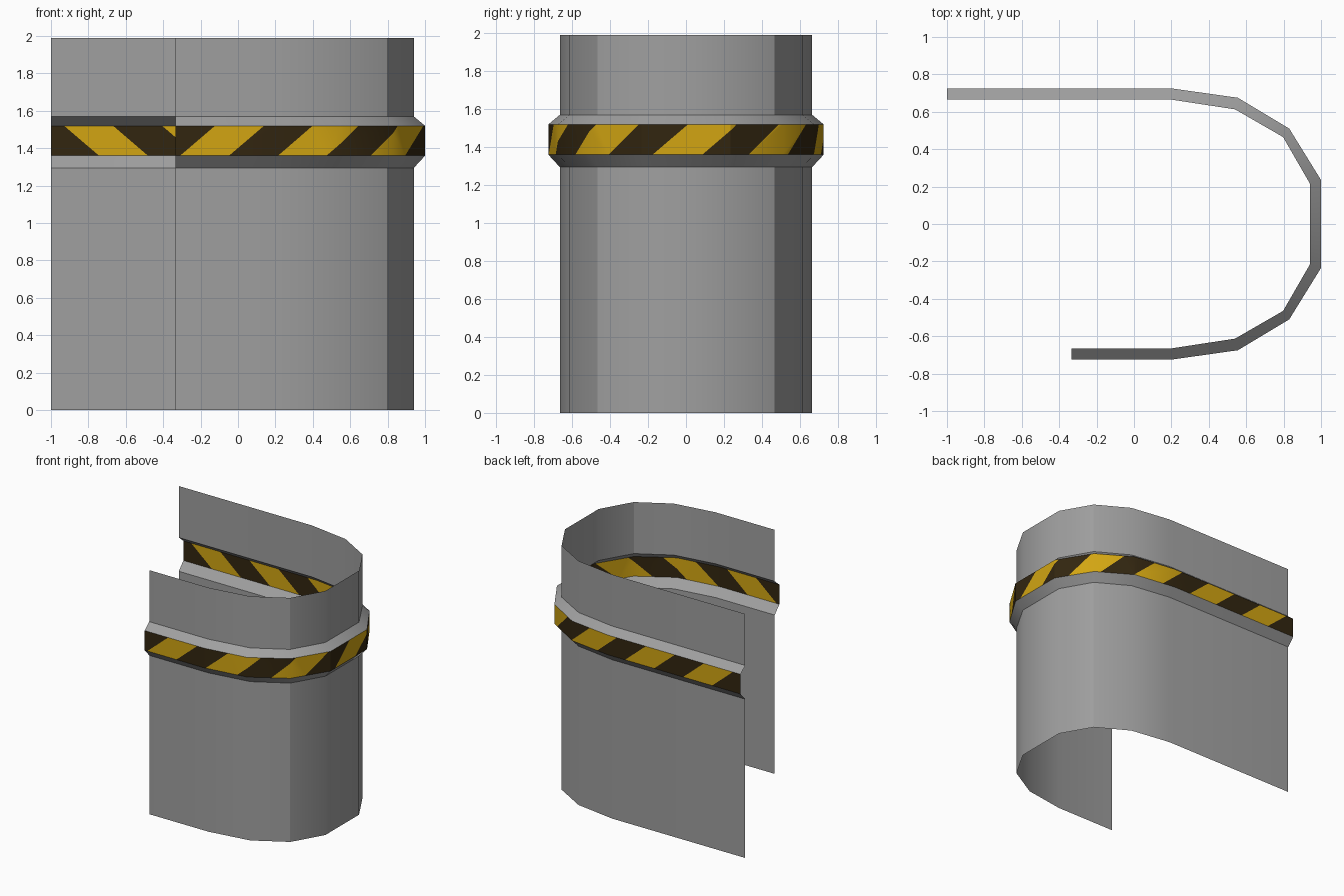
import bpy, bmesh, math
from mathutils import Vector

if "Cube" in bpy.data.objects:
    bpy.data.objects.remove(bpy.data.objects["Cube"])


def material(name, rgb):
    m = bpy.data.materials.new(name)
    m.diffuse_color = (*rgb, 1)
    m.use_nodes = True
    m.node_tree.nodes["Principled BSDF"].inputs["Base Color"].default_value = m.diffuse_color
    return m


GREY = material("wall grey", (0.35, 0.35, 0.35))
YELLOW = material("hazard yellow", (0.645, 0.376, 0.006))
BLACK = material("hazard black", (0.032, 0.019, 0.005))


# Plan of the sheet: front end, rounded right side, back end
def plan(corners):
    front = [(x, -y) for x, y in corners]
    return [(-0.335, front[0][1])] + front + corners[::-1] + [(-1.0, corners[0][1])]


INNER = plan([(0.2, 0.665), (0.54, 0.613), (0.797, 0.465), (0.94, 0.217)])
OUTER = plan([(0.2, 0.725), (0.555, 0.675), (0.83, 0.51), (1.0, 0.235)])


def finish(name, bm, mats):
    mesh = bpy.data.meshes.new(name)
    bm.to_mesh(mesh)
    bm.free()
    for m in mats:
        mesh.materials.append(m)
    mesh.shade_smooth()
    mesh.set_sharp_from_angle(angle=math.radians(30))
    obj = bpy.data.objects.new(name, mesh)
    bpy.context.collection.objects.link(obj)
    return obj


# Single-sided sheet between two plans at two heights
def sheet(name, low, z0, high, z1):
    bm = bmesh.new()
    a = [bm.verts.new((x, y, z0)) for x, y in low]
    b = [bm.verts.new((x, y, z1)) for x, y in high]
    for i in range(len(a) - 1):
        bm.faces.new((a[i], a[i + 1], b[i + 1], b[i]))
    return finish(name, bm, [GREY])


Z_BOT, Z_TOP = 1.36, 1.52
sheet("lower_wall", INNER, 0, INNER, 1.295)
sheet("lower_flare", INNER, 1.295, OUTER, Z_BOT)
sheet("upper_flare", OUTER, Z_TOP, INNER, 1.57)
sheet("upper_wall", INNER, 1.57, INNER, 1.99)

# Striped band: laid out flat as (distance, 0, z), cut, then wrapped on the plan
pts = [Vector((x, y)) for x, y in OUTER]
dist = [0.0]
for p, q in zip(pts, pts[1:]):
    dist.append(dist[-1] + (q - p).length)
PERIOD, START, SLANT = 0.5237, 0.025, 0.187
lean = SLANT / (Z_TOP - Z_BOT)

bm = bmesh.new()
bm.faces.new([bm.verts.new(c) for c in ((0, 0, Z_BOT), (dist[-1], 0, Z_BOT),
                                        (dist[-1], 0, Z_TOP), (0, 0, Z_TOP))])


def cut(s, normal):
    bmesh.ops.bisect_plane(bm, geom=bm.verts[:] + bm.edges[:] + bm.faces[:],
                           plane_co=(s, 0, Z_BOT), plane_no=normal, dist=1e-5)


for s in dist[1:-1]:
    cut(s, (1, 0, 0))
for k in range(-2, 18):
    cut(START + k * PERIOD / 2, Vector((1, 0, -lean)).normalized())

# Alternate the colours by the slanted distance of each face
for f in bm.faces:
    c = f.calc_center_median()
    t = (c.x - lean * (c.z - Z_BOT) - START) / PERIOD
    f.material_index = 0 if t % 1 < 0.5 else 1

for v in bm.verts:
    s = v.co.x
    i = max(j for j in range(len(pts) - 1) if dist[j] <= s + 1e-5)
    p = pts[i].lerp(pts[i + 1], (s - dist[i]) / (dist[i + 1] - dist[i]))
    v.co = (p.x, p.y, v.co.z)
finish("striped_band", bm, [YELLOW, BLACK])
